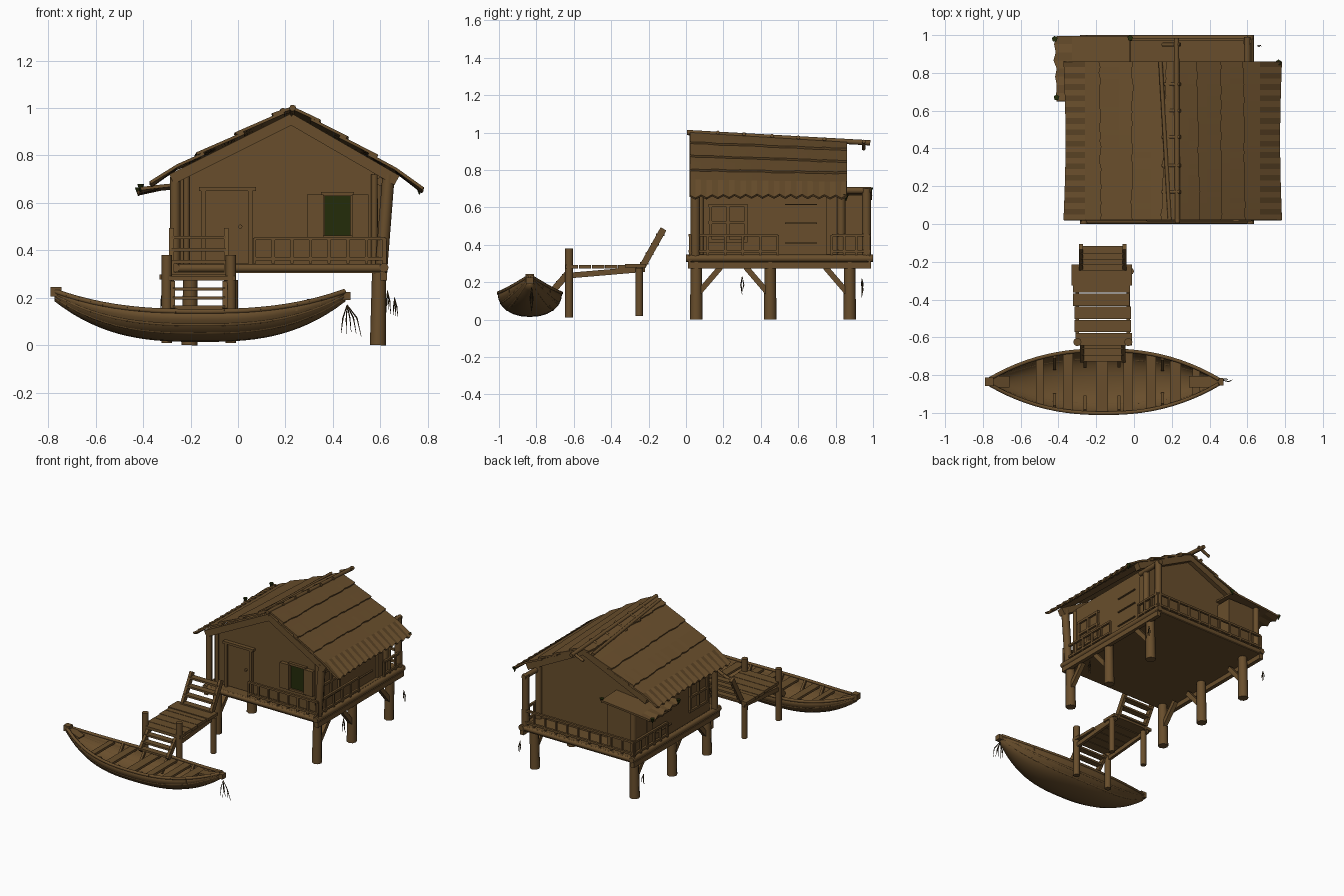
import bpy, bmesh, math, random
from mathutils import Vector
random.seed(4)

def mat(name, c):
    m = bpy.data.materials.new(name)
    m.diffuse_color = (*c, 1)
    return m
WOOD = mat("weathered brown", (0.14, 0.076, 0.025))
GREEN = mat("dark moss green", (0.017, 0.025, 0.003))
DARK = mat("dark twig brown", (0.06, 0.037, 0.014))

def finish(name, bm, m=WOOD):
    bmesh.ops.recalc_face_normals(bm, faces=bm.faces)
    me = bpy.data.meshes.new(name)
    bm.to_mesh(me)
    bm.free()
    ob = bpy.data.objects.new(name, me)
    me.materials.append(m)
    bpy.context.collection.objects.link(ob)
    return ob

def box(name, x0, x1, y0, y1, z0, z1, m=WOOD):
    bm = bmesh.new()
    bmesh.ops.create_cube(bm, size=1)
    for v in bm.verts:
        v.co = ((x0 + x1) / 2 + v.co.x * (x1 - x0), (y0 + y1) / 2 + v.co.y * (y1 - y0),
                (z0 + z1) / 2 + v.co.z * (z1 - z0))
    return finish(name, bm, m)

def orient(ob, a, b):
    ob.location = (a + b) / 2
    ob.rotation_mode = 'QUATERNION'
    ob.rotation_quaternion = (b - a).to_track_quat('Z', 'Y')

def beam(name, a, b, w, h):
    a, b = Vector(a), Vector(b)
    l = (b - a).length / 2
    ob = box(name, -w / 2, w / 2, -h / 2, h / 2, -l, l)
    orient(ob, a, b)

def rod(name, a, b, r, r2=None, n=8, m=WOOD):
    a, b = Vector(a), Vector(b)
    bm = bmesh.new()
    bmesh.ops.create_cone(bm, cap_ends=True, segments=n, radius1=r, radius2=r if r2 is None else r2,
                          depth=(b - a).length)
    ob = finish(name, bm, m)
    for p in ob.data.polygons:
        p.use_smooth = len(p.vertices) == 4
    orient(ob, a, b)

def grid(name, rows, thick, m=WOOD):
    bm = bmesh.new()
    vs = [[bm.verts.new(p) for p in r] for r in rows]
    for r, s in zip(vs, vs[1:]):
        for k in range(len(r) - 1):
            bm.faces.new((r[k], r[k + 1], s[k + 1], s[k]))
    ob = finish(name, bm, m)
    sol = ob.modifiers.new("thickness", 'SOLIDIFY')
    sol.thickness, sol.offset = thick, 0
    return ob

# stilts with diagonal braces
for x in (-0.2, 0.595):
    for y in (0.055, 0.45, 0.875):
        rod("stilt", (x - 0.005, y, 0), (x, y, 0.31), 0.034, 0.03)
    for y, s in ((0.055, 1), (0.45, -1), (0.875, -1)):
        beam("brace", (x, y + s * 0.01, 0.14), (x, y + s * 0.13, 0.28), 0.03, 0.03)

# deck with edge logs and joists
box("deck", -0.27, 0.62, 0.01, 0.99, 0.305, 0.34)
for x in (-0.265, 0.615):
    rod("side_log", (x, 0, 0.327), (x, 1, 0.327), 0.02)
    beam("side_joist", (x, 0.01, 0.29), (x, 0.99, 0.29), 0.028, 0.035)
for y in (0.018, 0.982):
    rod("end_log", (-0.28, y, 0.325), (0.63, y, 0.325), 0.018)

# house body: gabled profile pushed back
bm = bmesh.new()
f = bm.faces.new([bm.verts.new((x, 0.09, z)) for x, z in
                  ((-0.25, 0.33), (0.575, 0.33), (0.575, 0.735), (0.225, 0.935), (-0.25, 0.71))])
ext = bmesh.ops.extrude_face_region(bm, geom=[f])["geom"]
bmesh.ops.translate(bm, vec=(0, 0.73, 0), verts=[v for v in ext if isinstance(v, bmesh.types.BMVert)])
finish("house_walls", bm)
box("back_closet", -0.26, -0.03, 0.8, 0.94, 0.33, 0.665)

# corner posts and gable boards
rod("front_post", (-0.265, 0.05, 0.34), (-0.265, 0.05, 0.71), 0.022)
rod("front_post", (-0.217, 0.07, 0.34), (-0.217, 0.07, 0.72), 0.013)
rod("front_post", (0.605, 0.05, 0.34), (0.635, 0.05, 0.72), 0.026)
rod("inner_post", (0.575, 0.08, 0.34), (0.575, 0.08, 0.72), 0.014)
rod("back_post", (0.6, 0.965, 0.34), (0.6, 0.965, 0.7), 0.024)
rod("back_post", (-0.25, 0.955, 0.34), (-0.25, 0.955, 0.67), 0.02)
rod("back_post", (0.59, 0.83, 0.34), (0.59, 0.83, 0.74), 0.022)
rod("back_tie", (0.6, 0.78, 0.69), (0.6, 0.99, 0.69), 0.018)
for y, top in ((0.05, 0.955), (0.83, 0.925)):
    beam("gable_board", (-0.28, y, 0.7), (0.23, y, top), 0.045, 0.045)
    beam("gable_board", (0.67, y, 0.695), (0.22, y, top), 0.045, 0.045)

# roof: lapped strips parallel to the ridge, with ragged lower edges
def roof_strip(side, u0, u1, last):
    span, eave = (0.55, 0.665) if side > 0 else (0.6, 0.69)
    skew = random.uniform(-0.03, 0.03)
    rows = []
    for i in range(29):
        y = 0.02 + 0.84 * i / 28
        ridge = 1.0 - 0.055 * i / 28
        row = []
        for k in range(3):
            u = u0 + (u1 - u0) * k / 2
            if k == 2 and last:
                u -= 0.018 * math.sin(math.pi * i / 28)
            elif k == 2:
                u += skew * (i / 14 - 1) + random.uniform(-0.008, 0.006)
            z = ridge + (eave - ridge) * u + 0.008 * k
            if last and k == 2:
                z -= 0.02 + (0.016 if i % 2 else 0)
            row.append((0.23 + side * span * u, y, z))
        rows.append(row)
    grid("roof_strip", rows, 0.012)
for side, cuts in ((1, (0, 0.2, 0.42, 0.64, 1)), (-1, (0, 0.12, 0.4, 0.68, 1))):
    for k in range(4):
        roof_strip(side, max(0, cuts[k] - 0.06), cuts[k + 1], k == 3)

# ridge pole, battens and short ties
rod("ridge_pole", (0.23, 0.005, 1.0), (0.225, 0.985, 0.945), 0.014)
rod("roof_batten", (0.19, 0.02, 0.99), (0.14, 0.86, 0.93), 0.011)
for y in (0.17, 0.31, 0.46, 0.6, 0.74, 0.95):
    z = 1.012 - 0.062 * y
    rod("ridge_tie", (0.15, y, z - 0.04), (0.245, y, z), 0.01)

# lean-to roof on the back left corner
rows = []
for i in range(9):
    y = 0.65 + 0.345 * i / 8
    rows.append([(-0.43 + 0.41 * k / 4 + (random.uniform(0, 0.025) if k == 0 else 0), y,
                  0.66 + 0.04 * k / 4 - (0.012 if k == 0 and i % 2 else 0) - 0.012 * (i / 8)) for k in range(5)])
grid("lean_to_roof", rows, 0.014)
for x, y, z in ((-0.41, 0.67, 0.66), (-0.42, 0.98, 0.645), (0.765, 0.855, 0.65), (-0.02, 0.985, 0.685)):
    rod("moss_tuft", (x, y, z + 0.02), (x, y, z - 0.015), 0.016, 0.002, 5, GREEN)

# front door and window
box("door", -0.135, 0.055, 0.08, 0.089, 0.345, 0.65)
for x in (-0.145, 0.052):
    box("door_frame", x - 0.01, x + 0.01, 0.066, 0.092, 0.34, 0.66)
box("door_lintel", -0.165, 0.075, 0.062, 0.092, 0.65, 0.667)
rod("door_handle", (0.01, 0.08, 0.5), (0.01, 0.065, 0.5), 0.009)
box("window_pane", 0.365, 0.475, 0.081, 0.089, 0.46, 0.635, GREEN)
for x0, x1 in ((0.29, 0.36), (0.48, 0.55)):
    box("shutter", x0, x1, 0.06, 0.088, 0.455, 0.635)
for z in (0.455, 0.637):
    box("window_rail", 0.35, 0.49, 0.07, 0.092, z - 0.008, z + 0.008)

# side windows and boards, both long walls
for x in (-0.255, 0.58):
    for y in (0.13, 0.225, 0.32):
        box("side_window_bar", x - 0.01, x + 0.01, y - 0.008, y + 0.008, 0.42, 0.61)
    for z in (0.42, 0.52, 0.61):
        box("side_window_rail", x - 0.01, x + 0.01, 0.12, 0.33, z - 0.008, z + 0.008)
    for z in (0.41, 0.515, 0.615):
        box("side_board", x - 0.006, x + 0.006, 0.53, 0.7, z - 0.003, z + 0.003)
    box("side_panel", x - 0.008, x + 0.008, 0.75, 0.82, 0.34, 0.68)

# railings
def railing(a, b, n):
    a, b = Vector(a), Vector(b)
    for h in (0.02, 0.105):
        beam("rail", a + Vector((0, 0, h)), b + Vector((0, 0, h)), 0.016, 0.014)
    for i in range(n + 1):
        p = a.lerp(b, i / n)
        beam("baluster", p, p + Vector((0, 0, 0.108)), 0.013, 0.013)
railing((0.07, 0.022, 0.345), (0.62, 0.022, 0.345), 7)
railing((0.615, 0.022, 0.345), (0.615, 0.49, 0.345), 5)
railing((0.615, 0.78, 0.345), (0.615, 0.975, 0.345), 3)
railing((-0.265, 0.978, 0.345), (0.61, 0.978, 0.345), 10)
railing((-0.27, 0.6, 0.345), (-0.27, 0.975, 0.345), 5)

# landing stage: posts, bearers and planks
for x in (-0.3, -0.03):
    rod("stage_front_post", (x, -0.625, 0.01), (x, -0.625, 0.38), 0.022)
    rod("stage_back_post", (x + 0.01, -0.25, 0.02), (x + 0.01, -0.25, 0.275), 0.02)
    beam("stage_bearer", (x, -0.63, 0.235), (x, -0.22, 0.27), 0.02, 0.03)
for i in range(5):
    y = -0.61 + 0.07 * i
    j = random.uniform(-0.008, 0.008)
    box("stage_plank", -0.315 + j, -0.015 + j, y - 0.033, y + 0.033, 0.272, 0.292)
box("stage_top_plank", -0.33, -0.01, -0.325, -0.215, 0.278, 0.298)

# stairs: up to the house and down to the boat
def stairs(x0, x1, lo, hi, n):
    for x in (x0, x1):
        beam("stair_side", (x, *lo), (x, *hi), 0.02, 0.035)
    for i in range(n):
        t = (i + 0.4) / n
        y, z = lo[0] + (hi[0] - lo[0]) * t, lo[1] + (hi[1] - lo[1]) * t
        box("stair_tread", x0, x1, y - 0.022, y + 0.022, z - 0.007, z + 0.007)
stairs(-0.28, -0.05, (-0.235, 0.28), (-0.12, 0.485), 4)
stairs(-0.275, -0.055, (-0.72, 0.145), (-0.62, 0.26), 3)

# boat hull from lofted sections
CX, CY, HL = -0.16, -0.835, 0.61
def hull(t, s):
    a = abs(t)
    w = 0.155 * (1 - a ** 2.3) + 0.012
    sheer = 0.142 + 0.085 * a ** 2.6
    keel = 0.02 + 0.17 * a ** 2.8
    ang = s * math.pi / 2
    return (CX + HL * t, CY + w * math.copysign(abs(math.sin(ang)) ** 0.9, s),
            sheer - (sheer - keel) * max(0, math.cos(ang)) ** 0.95)
ob = grid("boat_hull", [[hull(-1 + i / 16, -1 + j / 6) for j in range(13)] for i in range(33)], 0.012)
for p in ob.data.polygons:
    p.use_smooth = True

# gunwales and strakes along the hull
for s, r in ((1, 0.011), (0.72, 0.008), (0.5, 0.008)):
    for sg in (-1, 1):
        for i in range(24):
            rod("hull_strake", hull(-1 + i / 12, sg * s), hull(-1 + (i + 1) / 12, sg * s), r, n=6)
box("stern_block", -0.79, -0.745, CY - 0.022, CY + 0.022, 0.205, 0.245)
box("bow_block", 0.43, 0.475, CY - 0.02, CY + 0.02, 0.19, 0.225)

# boat seats, ribs and end decks
for x, d in ((-0.5, 0.02), (-0.35, 0.027), (-0.17, 0.032), (-0.03, 0.025), (0.09, 0.027), (0.22, 0.03), (0.33, 0.02)):
    y = hull((x - CX) / HL, 1)
    h = y[1] - CY - 0.004
    box("boat_seat", x - d, x + d, CY - h, CY + h, y[2] - 0.022, y[2] - 0.006)
for x in (-0.42, -0.26, -0.08, 0.15):
    t = (x - CX) / HL
    for sg in (-1, 1):
        a, b = Vector(hull(t, sg * 0.95)), Vector(hull(t, sg * 0.35))
        up = Vector((0, -sg * 0.012, 0.012))
        beam("boat_rib", a + up, b + up, 0.016, 0.016)
for sg in (-1, 1):
    beam("end_deck", (CX + sg * 0.5, CY, 0.185), (CX + sg * 0.59, CY, 0.218), 0.06, 0.012)
box("bow_board", 0.29, 0.37, CY - 0.03, CY + 0.03, 0.178, 0.195)

# hanging twigs at the bow and around the stilts
def twigs(x, y, z, n, spread, drop):
    for i in range(n):
        k = i / max(1, n - 1) - 0.3
        mid = (x + spread * k * 0.7, y + random.uniform(-0.01, 0.01), z - drop * 0.4)
        rod("twig", (x, y, z), mid, 0.002, 0.003, 4, DARK)
        rod("twig_tip", mid, (x + spread * k, y, z - drop * random.uniform(0.7, 1)), 0.003, 0.001, 4, DARK)
twigs(0.46, CY + 0.01, 0.17, 5, 0.085, 0.14)
twigs(0.66, 0.94, 0.2, 3, 0.02, 0.1)
twigs(0.63, 0.3, 0.23, 3, 0.02, 0.11)
twigs(-0.32, 0.94, 0.22, 3, 0.02, 0.08)
